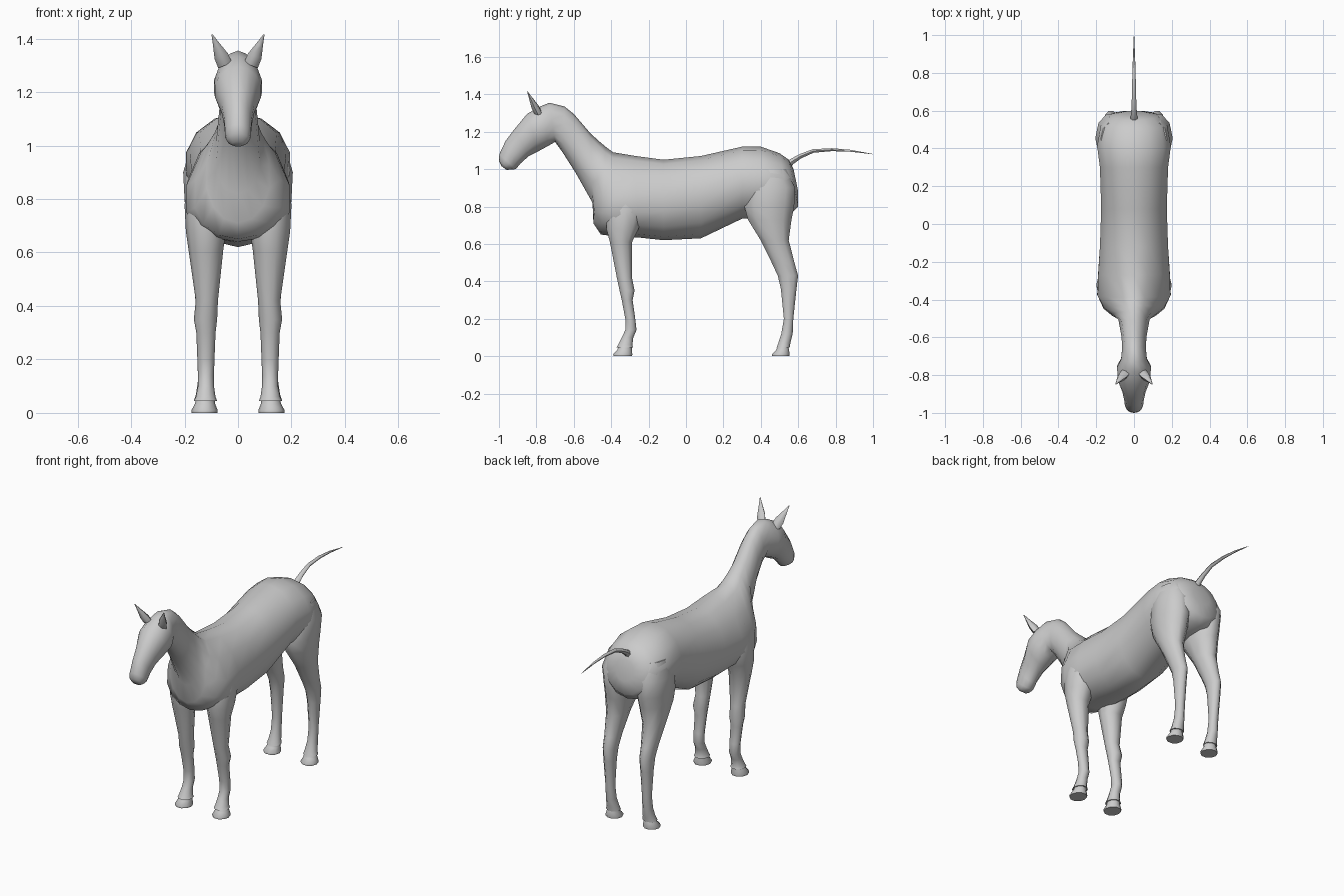
import bpy, bmesh, math
from mathutils import Vector

coat = bpy.data.materials.new("grey_coat")
coat.diffuse_color = (0.6, 0.6, 0.6, 1)


def loft(name, rings, angle=60):
    """Skin a list of equal-length point rings and cap both ends."""
    bm = bmesh.new()
    rows = [[bm.verts.new(p) for p in r] for r in rings]
    n = len(rows[0])
    for a, b in zip(rows, rows[1:]):
        for i in range(n):
            j = (i + 1) % n
            bm.faces.new((a[i], a[j], b[j], b[i]))
    bm.faces.new(rows[0])
    bm.faces.new(rows[-1][::-1])
    bmesh.ops.recalc_face_normals(bm, faces=bm.faces)
    me = bpy.data.meshes.new(name)
    bm.to_mesh(me)
    bm.free()
    me.materials.append(coat)
    ob = bpy.data.objects.new(name, me)
    bpy.context.collection.objects.link(ob)
    bpy.ops.object.select_all(action='DESELECT')
    ob.select_set(True)
    bpy.context.view_layer.objects.active = ob
    bpy.ops.object.shade_smooth_by_angle(angle=math.radians(angle))
    return ob


def torso_ring(yt, zt, yb, zb, w, f=0.5, p=1.0, n=14):
    """Section from a top to a bottom point, widest at fraction f."""
    pts = []
    for i in range(n):
        t = 2 * math.pi * i / n
        c, s = math.cos(t), math.sin(t)
        k = f * (1 - c) if c > 0 else f - (1 - f) * c
        x = w * math.copysign(abs(s) ** (p if c > 0 else 1), s)
        pts.append((x, yt + (yb - yt) * k, zt + (zb - zt) * k))
    return pts


def leg_ring(side, z, y0, y1, x0, x1, n=10):
    """Level oval between front/back and inner/outer limits."""
    cx, cy, rx, ry = (x0 + x1) / 2, (y0 + y1) / 2, (x1 - x0) / 2, (y1 - y0) / 2
    return [(side * (cx + rx * math.cos(2 * math.pi * i / n)),
             cy + ry * math.sin(2 * math.pi * i / n), z) for i in range(n)]


# Rump, barrel, chest, neck and head in one skin
body = [
    (.575, 1.0, .60, .88, .06), (.55, 1.05, .60, .80, .13),
    (.50, 1.085, .56, .76, .18), (.40, 1.12, .43, .74, .20),
    (.30, 1.12, .30, .735, .185), (.08, 1.07, .08, .63, .178, .5),
    (-.12, 1.05, -.12, .62, .185, .55), (-.27, 1.07, -.26, .635, .195, .6, 1.2),
    (-.39, 1.09, -.37, .64, .20, .68, 1.5), (-.43, 1.12, -.455, .65, .165, .68, 1.4),
    (-.46, 1.145, -.495, .71, .12, .62, 1.2), (-.51, 1.19, -.50, .82, .085, .65),
    (-.60, 1.295, -.59, .98, .068), (-.65, 1.335, -.66, 1.09, .064),
    (-.73, 1.355, -.70, 1.145, .07, .55), (-.78, 1.335, -.735, 1.125, .092, .55),
    (-.85, 1.295, -.79, 1.095, .088, .45), (-.92, 1.21, -.84, 1.07, .063),
    (-.965, 1.15, -.885, 1.03, .053), (-.998, 1.08, -.91, 1.0, .049),
    (-1.0, 1.045, -.94, .997, .042), (-.985, 1.015, -.96, .996, .022),
]
loft("body", [torso_ring(*r) for r in body], 80)

front_leg = [
    (.92, -.40, -.24, .08, .165), (.78, -.43, -.22, .05, .20),
    (.68, -.43, -.25, .045, .195), (.61, -.41, -.285, .055, .185),
    (.42, -.372, -.287, .075, .158), (.35, -.357, -.273, .078, .165),
    (.30, -.345, -.284, .084, .156), (.20, -.326, -.27, .088, .152),
    (.14, -.326, -.263, .09, .150), (.10, -.345, -.28, .09, .150),
    (.06, -.365, -.285, .084, .158), (.045, -.375, -.28, .078, .165),
]
hind_leg = [
    (1.0, .36, .54, .06, .175), (.90, .32, .59, .03, .205),
    (.80, .305, .585, .02, .20), (.73, .325, .57, .03, .195),
    (.62, .395, .553, .06, .182), (.50, .455, .583, .08, .165),
    (.43, .488, .602, .085, .160), (.36, .505, .593, .09, .157),
    (.20, .522, .575, .095, .150), (.12, .508, .572, .094, .150),
    (.07, .492, .56, .086, .157), (.045, .482, .556, .08, .165),
]
front_hoof = [(.045, -.365, -.288, .086, .158), (.033, -.37, -.288, .085, .162),
              (.01, -.392, -.284, .076, .174), (0, -.39, -.286, .077, .173)]
hind_hoof = [(.045, .485, .55, .086, .158), (.033, .48, .553, .085, .162),
             (.01, .456, .556, .076, .174), (0, .458, .554, .077, .173)]

for side, label in ((-1, "left"), (1, "right")):
    for part, rows in (("front_leg", front_leg), ("hind_leg", hind_leg),
                       ("front_hoof", front_hoof), ("hind_hoof", hind_hoof)):
        loft(f"{part}_{label}", [leg_ring(side, *r) for r in rows])
    # Pointed ear, leaning outward and forward
    base, tip = Vector((.048, -.79, 1.30)), Vector((.097, -.848, 1.415))
    ear = []
    for k, r in ((0, .026), (.3, .025), (.65, .013), (1, .002)):
        c = base.lerp(tip, k)
        ear.append([(side * (c.x + r * math.cos(a)), c.y + r * .9 * math.sin(a),
                     c.z - .4 * r * math.cos(a))
                    for a in (i * math.tau / 6 for i in range(6))])
    loft(f"ear_{label}", ear)

# Thin tail sweeping up and back
tail_path = [(.53, 1.00, .020), (.565, 1.04, .018), (.61, 1.068, .014),
             (.68, 1.097, .011), (.78, 1.104, .009), (.88, 1.098, .006),
             (1.0, 1.08, .001)]
tail = []
for i, (y, z, r) in enumerate(tail_path):
    a, b = tail_path[max(i - 1, 0)], tail_path[min(i + 1, len(tail_path) - 1)]
    d = Vector((0, b[0] - a[0], b[1] - a[1])).normalized()
    up = Vector((0, -d.z, d.y))
    tail.append([Vector((r * math.cos(t), y, z)) + up * r * math.sin(t)
                 for t in (j * math.tau / 6 for j in range(6))])
loft("tail", tail)
